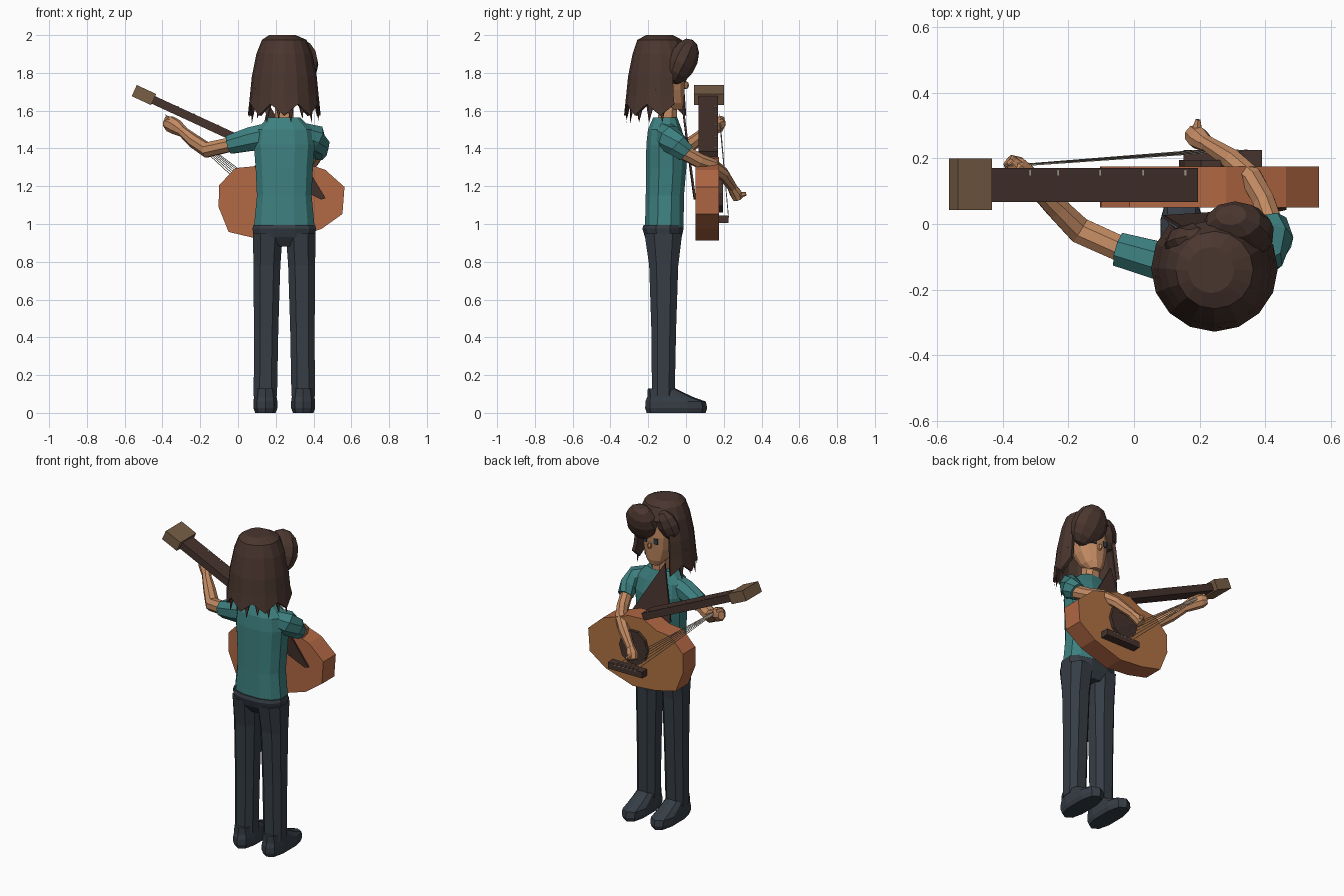
import bpy, bmesh, math
from mathutils import Vector, Matrix

if "Cube" in bpy.data.objects:
    bpy.data.objects.remove(bpy.data.objects["Cube"])


def srgb(r, g, b):
    f = lambda c: c / 12.92 if c <= 0.04045 else ((c + 0.055) / 1.055) ** 2.4
    return (f(r / 255), f(g / 255), f(b / 255), 1)


def material(name, r, g, b):
    m = bpy.data.materials.new(name)
    m.diffuse_color = srgb(r, g, b)
    m.use_nodes = True
    m.node_tree.nodes["Principled BSDF"].inputs["Base Color"].default_value = m.diffuse_color
    return m


TEAL = material("teal_cloth", 62, 128, 128)
NAVY = material("dark_denim", 54, 61, 69)
HAIR = material("brown_hair", 74, 54, 47)
SKIN = material("tan_skin", 194, 138, 98)
SIDE = material("red_wood", 178, 104, 68)
FACE = material("light_wood", 176, 115, 68)
DARK = material("dark_wood", 70, 51, 45)
HEADSTOCK = material("headstock_wood", 120, 94, 70)
STRING = material("pale_string", 175, 165, 148)


def finish(name, bm, *mats):
    bmesh.ops.recalc_face_normals(bm, faces=bm.faces)
    me = bpy.data.meshes.new(name)
    bm.to_mesh(me)
    bm.free()
    for m in mats:
        me.materials.append(m)
    ob = bpy.data.objects.new(name, me)
    bpy.context.collection.objects.link(ob)
    return ob


def bridge(bm, rings):
    """Skin a list of vertex rings and close both ends."""
    n = len(rings[0])
    for a, b in zip(rings, rings[1:]):
        for i in range(n):
            j = (i + 1) % n
            bm.faces.new((a[i], a[j], b[j], b[i]))
    bm.faces.new(rings[0][::-1])
    bm.faces.new(rings[-1])


def loft(name, mat, rings, n=10, power=0.8):
    """Horizontal rounded rings: (z, cx, cy, rx, ry)."""
    bm = bmesh.new()
    sp = lambda v: math.copysign(abs(v) ** power, v)
    out = []
    for z, cx, cy, rx, ry in rings:
        angs = [2 * math.pi * (i + 0.5) / n for i in range(n)]
        out.append([bm.verts.new((cx + rx * sp(math.cos(a)), cy + ry * sp(math.sin(a)), z)) for a in angs])
    bridge(bm, out)
    return finish(name, bm, mat)


def tube(name, mat, pts, n=8):
    """Limb through (x, y, z, side radius, upper radius)."""
    bm = bmesh.new()
    P = [Vector(p[:3]) for p in pts]
    out = []
    for i, p in enumerate(pts):
        t = (P[min(i + 1, len(P) - 1)] - P[max(i - 1, 0)]).normalized()
        s = t.cross(Vector((0, 0, 1))).normalized()
        u = s.cross(t)
        out.append([bm.verts.new(P[i] + s * p[3] * math.cos(a) + u * p[4] * math.sin(a))
                    for a in (2 * math.pi * (k + 0.5) / n for k in range(n))])
    bridge(bm, out)
    return finish(name, bm, mat)


def prism(name, outline, y0, y1, *mats):
    """XZ outline extruded along y; a second material goes on the +y face."""
    bm = bmesh.new()
    bridge(bm, [[bm.verts.new((x, y, z)) for x, z in outline] for y in (y0, y1)])
    ob = finish(name, bm, *mats)
    if len(mats) > 1:
        for p in ob.data.polygons:
            p.material_index = int(p.normal.y > 0.5)
    return ob


def ellipsoid(name, mat, loc, radii, rot=(0, 0, 0), u=10, v=7):
    bm = bmesh.new()
    bmesh.ops.create_uvsphere(bm, u_segments=u, v_segments=v, radius=1)
    ob = finish(name, bm, mat)
    ob.location, ob.scale, ob.rotation_euler = loc, radii, rot
    return ob


CX = 0.245

# Clothes: shirt, hips, trouser legs and shoes
loft("shirt", TEAL, [(0.985, CX, -.115, .165, .105), (1.15, CX, -.112, .149, .104), (1.3, CX, -.105, .156, .11),
                     (1.42, CX, -.105, .166, .108), (1.5, CX, -.112, .155, .092), (1.565, CX, -.11, .085, .065)], 12)
loft("hips", NAVY, [(.88, CX, -.115, .06, .07), (.93, CX, -.12, .166, .1), (.975, CX, -.122, .173, .112),
                    (.995, CX, -.12, .168, .108)], 12)
for side, s in (("left", -1), ("right", 1)):
    loft(side + "_trouser_leg", NAVY, [(.09, CX + s * .1, -.12, .066, .064), (.45, CX + s * .096, -.118, .069, .07),
                                       (.78, CX + s * .092, -.118, .076, .082),
                                       (.95, CX + s * .087, -.12, .084, .106)], 8)
    loft(side + "_shoe", NAVY, [(0, CX + s * .1, -.052, .056, .156), (.025, CX + s * .1, -.052, .066, .164),
                                (.06, CX + s * .1, -.055, .066, .16), (.085, CX + s * .1, -.085, .062, .12),
                                (.13, CX + s * .1, -.13, .054, .072)], 10, .75)

# Fretting arm
tube("left_sleeve", TEAL, [(.16, -.115, 1.47, .06, .07), (.07, -.11, 1.45, .062, .068),
                           (-.045, -.078, 1.42, .056, .053)])
tube("left_arm", SKIN, [(-.02, -.085, 1.425, .042, .04), (-.165, -.02, 1.392, .043, .043),
                        (-.235, .05, 1.44, .037, .037), (-.3, .11, 1.495, .026, .027)])
tube("left_hand", SKIN, [(-.285, .1, 1.485, .025, .028), (-.325, .145, 1.512, .036, .042),
                         (-.36, .175, 1.53, .036, .044), (-.385, .195, 1.535, .02, .026)])
tube("left_fingers", SKIN, [(-.35, .165, 1.545, .03, .02), (-.375, .19, 1.56, .022, .014)], 6)

# Strumming arm
tube("right_sleeve", TEAL, [(.34, -.115, 1.48, .06, .06), (.405, -.09, 1.455, .062, .075),
                            (.432, -.045, 1.415, .055, .065), (.425, .0, 1.375, .045, .052)])
tube("right_arm", SKIN, [(.43, -.03, 1.39, .036, .042), (.395, .07, 1.335, .036, .04), (.358, .14, 1.31, .036, .038),
                         (.3, .195, 1.265, .034, .036), (.215, .25, 1.19, .024, .026)])
tube("right_hand", SKIN, [(.225, .24, 1.2, .024, .025), (.195, .262, 1.165, .035, .03), (.18, .275, 1.135, .03, .028)])
tube("right_fingers", SKIN, [(.19, .255, 1.15, .022, .02), (.192, .29, 1.155, .017, .016),
                             (.195, .318, 1.16, .008, .01)], 6)

# Head and face
loft("neck", SKIN, [(1.5, CX, -.1, .055, .055), (1.66, CX, -.095, .05, .05)], 8)
loft("head", SKIN, [(1.605, .25, -.055, .035, .035), (1.64, .25, -.075, .066, .066), (1.71, .25, -.095, .09, .09),
                    (1.79, .25, -.1, .1, .1), (1.88, .25, -.105, .095, .1), (1.95, .25, -.11, .06, .06)], 12, .9)
ellipsoid("nose", SKIN, (.255, -.003, 1.735), (.013, .02, .022), u=6, v=4)
for side, x in (("left", .215), ("right", .29)):
    prism(side + "_eye", [(x - .013, 1.75), (x + .013, 1.75), (x + .013, 1.785), (x - .013, 1.785)],
          -.009, -.0005, NAVY)


# Hair: open-fronted cap ending in jagged locks
def hair_shell(name, levels, jag, gap, n=16):
    bm = bmesh.new()
    rows = []
    for k, (z, cy, r) in enumerate(levels):
        row = []
        for i in range(n):
            a = 2 * math.pi * i / n
            last = k == len(levels) - 1
            dz = jag * (i % 2) if last else 0
            row.append(bm.verts.new((CX - .01 * (k == 0) + r * math.cos(a), cy + r * math.sin(a), z + dz)))
        rows.append(row)
    bm.faces.new(rows[0])
    for k, (a, b) in enumerate(zip(rows, rows[1:])):
        for i in range(n):
            if levels[k + 1][0] < 1.86 and gap[0] <= i < gap[1]:
                continue
            j = (i + 1) % n
            bm.faces.new((a[i], a[j], b[j], b[i]))
    ob = finish(name, bm, HAIR)
    mod = ob.modifiers.new("thickness", "SOLIDIFY")
    mod.thickness, mod.offset = .02, -1
    return ob


hair_shell("hair_cap", [(2.0, -.14, .07), (1.975, -.14, .118), (1.9, -.135, .148), (1.78, -.135, .172),
                        (1.68, -.135, .182), (1.575, -.135, .193)], .06, (1, 6))

# Loose locks hanging under the cap
for i in range(11):
    a = math.radians(158 + i * 20.5)
    c, s = math.cos(a), math.sin(a)
    r, tip = .165, 1.535 + .02 * (i % 2)
    bm = bmesh.new()
    top = [bm.verts.new((CX + r * c - w * s + d * c, -.135 + r * s + w * c + d * s, 1.72))
           for w, d in ((-.04, -.008), (.04, -.008), (.03, .008), (-.03, .008))]
    end = bm.verts.new((CX + (r + .02) * c, -.135 + (r + .02) * s, tip))
    bm.faces.new(top)
    for k in range(4):
        bm.faces.new((top[k], top[(k + 1) % 4], end))
    finish("hair_lock_%d" % i, bm, HAIR)

# Swept fringe
ellipsoid("fringe_large", HAIR, (.318, -.022, 1.86), (.11, .08, .13), (math.radians(-25), math.radians(-12), 0))
ellipsoid("fringe_small", HAIR, (.165, -.055, 1.87), (.07, .055, .1), (math.radians(-12), math.radians(20), 0), 8, 6)

# Guitar body, sound hole and bridge
body = [(-.10, 1.206), (-.013, 1.296), (.08, 1.305), (.18, 1.355), (.28, 1.35), (.463, 1.286), (.564, 1.196),
        (.553, 1.053), (.442, .974), (.25, .912), (.09, .925), (-.05, .958), (-.103, 1.09)]
prism("guitar_body", body, .05, .175, SIDE, FACE)
hole = [(.235 + .098 * math.cos(a), 1.165 + .11 * math.sin(a)) for a in (math.pi * k / 5 for k in range(10))]
prism("sound_hole", hole, .17, .195, DARK)
prism("guitar_bridge", [(.15, 1.005), (.39, 1.005), (.39, 1.045), (.15, 1.045)], .17, .226, DARK)

# Guitar neck, headstock and fret marks
A, B = Vector((-.455, 1.66)), Vector((.185, 1.365))
along = (B - A).normalized()
up = Vector((-along.y, along.x))


def bar(name, p, q, below, above, y0, y1, mat):
    prism(name, [p - up * below, q - up * below, q + up * above, p + up * above], y0, y1, mat)


bar("guitar_neck", A, B, .022, .022, .067, .17, DARK)
bar("guitar_headstock", A - along * .105, A + along * .008, .03, .035, .042, .2, HEADSTOCK)
for i, x in enumerate((-.327, -.242, -.114, .017, .145)):
    c = A + along * ((x - A.x) / along.x) + up * .022
    bar("fret_mark_%d" % i, c - along * .004, c + along * .004, .002, .003, .148, .164, STRING)

# Strings
for i in range(6):
    t = i / 5
    tube("string_%d" % i, STRING, [(.205 + .14 * t, .225, 1.035, .0025, .0025),
                                   (-.385 + .05 * t, .178, 1.545 + .035 * (1 - t), .0025, .0025)], 4)

# Strap across the chest
bm = bmesh.new()
strap = [[bm.verts.new((x, y + d, z)) for x, y, z in ((.16, -.02, 1.64), (.09, .022, 1.3), (.44, .045, 1.13),
                                                     (.465, .048, 1.135))] for d in (-.005, .005)]
bridge(bm, strap)
finish("guitar_strap", bm, DARK)
